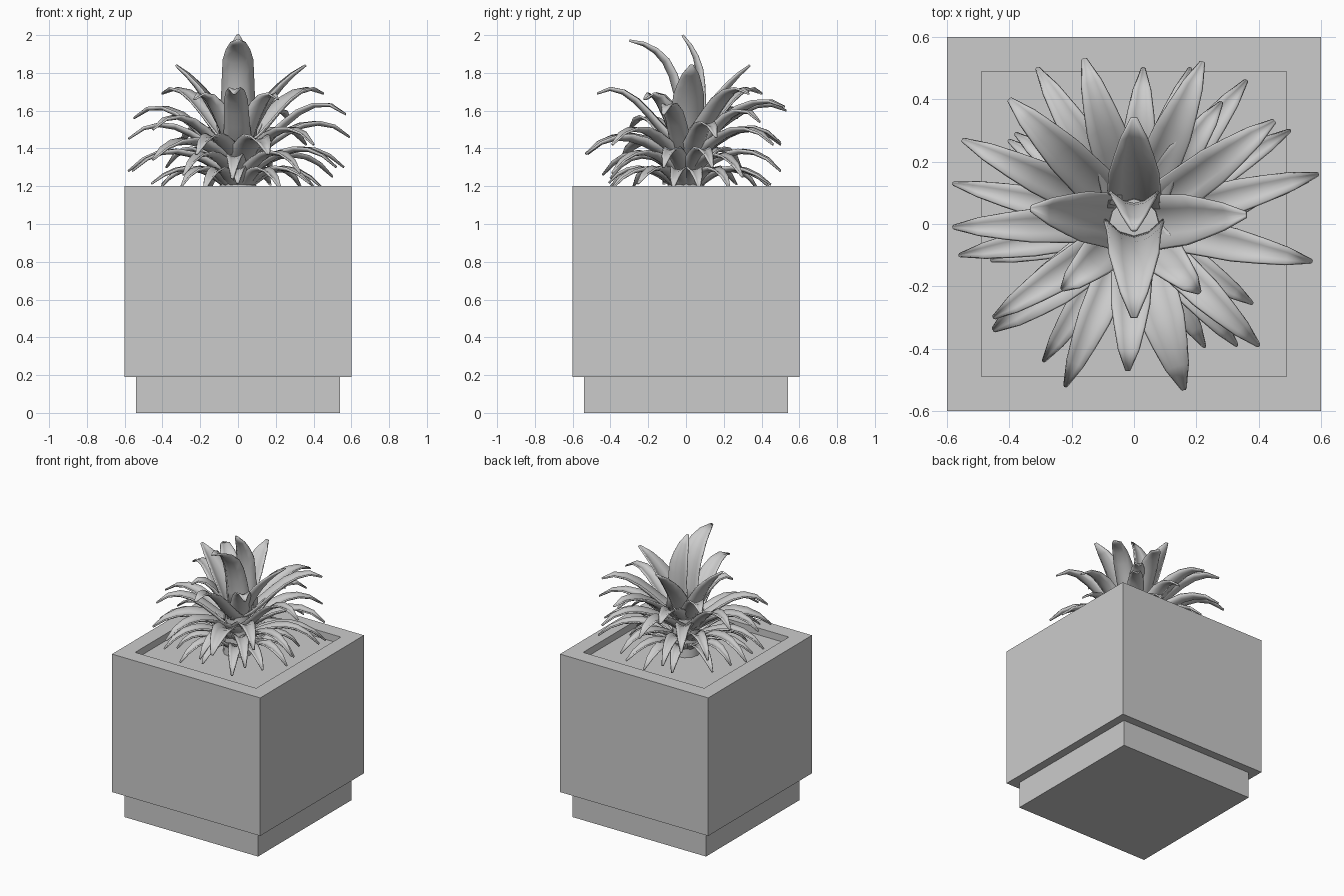
import bpy, bmesh, math, random
from mathutils import Vector

if "Cube" in bpy.data.objects:
    bpy.data.objects.remove(bpy.data.objects["Cube"])

random.seed(4)
grey = bpy.data.materials.new("plain_grey")
grey.diffuse_color = (0.6, 0.6, 0.6, 1)
grey.use_nodes = True
grey.node_tree.nodes["Principled BSDF"].inputs["Base Color"].default_value = grey.diffuse_color


def finish(name, bm):
    bmesh.ops.recalc_face_normals(bm, faces=bm.faces)
    me = bpy.data.meshes.new(name)
    bm.to_mesh(me)
    bm.free()
    ob = bpy.data.objects.new(name, me)
    bpy.context.collection.objects.link(ob)
    me.materials.append(grey)
    return ob


def box(name, half, z0, z1, inner=0, depth=0):
    bm = bmesh.new()
    bmesh.ops.create_cube(bm, size=1)
    for v in bm.verts:
        v.co = (v.co.x * 2 * half, v.co.y * 2 * half, z0 if v.co.z < 0 else z1)
    if inner:
        top = max(bm.faces, key=lambda f: f.calc_center_median().z)
        # First extrusion forms the rim, the second sinks the soil bed
        for scale, drop in ((inner / half, 0), (1, depth)):
            top = bmesh.ops.extrude_discrete_faces(bm, faces=[top])["faces"][0]
            for v in top.verts:
                v.co = (v.co.x * scale, v.co.y * scale, v.co.z - drop)
    return finish(name, bm)


# Pot: square planter with a sunken soil bed on a narrower plinth
box("plinth", 0.54, 0, 0.19)
box("planter", 0.6, 0.19, 1.2, inner=0.49, depth=0.05)


def bezier(p, t):
    s = 1 - t
    return p[0]*s**3 + p[1]*3*s*s*t + p[2]*3*s*t*t + p[3]*t**3


def leaf(name, angle, pts, width, curl=0.6, rows=8):
    """Curved gutter-shaped blade; pts are (distance, height) controls."""
    out = Vector((math.cos(angle), math.sin(angle), 0))
    side = Vector((-out.y, out.x, 0))
    p = [out * d + Vector((0, 0, h)) for d, h in pts]
    profile = [(0, .58), (.3, .5), (.6, .46), (.85, .26), (1, .05)]
    bm = bmesh.new()
    grid = []
    for i in range(rows):
        t = i / (rows - 1)
        c = bezier(p, t)
        tan = (bezier(p, min(t + .02, 1)) - bezier(p, max(t - .02, 0))).normalized()
        nor = tan.cross(side).normalized()
        for (a, wa), (b, wb) in zip(profile, profile[1:]):
            if a <= t <= b:
                w = width * (wa + (wb - wa) * (t - a) / (b - a))
        lift = curl * (1 - .45 * t)
        grid.append([bm.verts.new(c + side * w * u + nor * w * lift * u * u)
                     for u in (-1, -.5, 0, .5, 1)])
    for r0, r1 in zip(grid, grid[1:]):
        for k in range(4):
            bm.faces.new((r0[k], r0[k+1], r1[k+1], r1[k]))
    ob = finish(name, bm)
    for f in ob.data.polygons:
        f.use_smooth = True
    sol = ob.modifiers.new("thickness", "SOLIDIFY")
    sol.thickness, sol.offset = 0.01, 0
    return ob


# Stem hidden among the leaf bases
bm = bmesh.new()
bmesh.ops.create_cone(bm, cap_ends=True, segments=12, radius1=0.1, radius2=0.08, depth=0.37)
bmesh.ops.translate(bm, verts=bm.verts, vec=(0, 0, 1.325))
stem = finish("stem", bm)
for f in stem.data.polygons:
    f.use_smooth = len(f.vertices) == 4

# Crown: upright leaves, one leaning back over the centre
leaf("crown_leaf_upright", -math.pi / 2,
     [(-.05, 1.46), (-.07, 1.75), (-.08, 1.86), (.02, 2.0)], .15)
leaf("crown_leaf_front", -math.pi / 2,
     [(.04, 1.46), (.05, 1.78), (.11, 1.93), (.3, 1.97)], .17)
for i, (x, y) in enumerate([(0, .34), (-.33, .05), (.36, .03)]):
    r = math.hypot(x, y)
    leaf(f"crown_leaf_{i}", math.atan2(y, x),
         [(.05, 1.4), (.12, 1.56), (.2, 1.72), (r, 1.84)], .17)

# Tiers of leaf tips (x, y, z): name, root height, arch, width
tiers = [
    ("upper_leaf", 1.4, .1, .13, [
        (-.23, -.21, 1.66), (.21, -.22, 1.66), (-.4, .4, 1.69), (.45, .33, 1.69),
        (.22, .52, 1.62), (-.16, .53, 1.6), (-.02, -.47, 1.69)]),
    ("middle_leaf", 1.32, .17, .11, [
        (-.55, .27, 1.56), (.59, .16, 1.46), (.57, -.12, 1.58), (-.58, -.01, 1.45),
        (-.45, -.3, 1.5), (.4, -.39, 1.42), (-.22, -.52, 1.37), (.03, .5, 1.43),
        (.36, .46, 1.42), (-.31, .5, 1.42), (.28, .39, 1.54)]),
    ("wide_leaf", 1.3, .16, .15, [(.16, -.53, 1.37), (-.45, -.34, 1.34)]),
    ("lower_leaf", 1.24, .18, .095, [
        (-.58, .13, 1.28), (-.56, -.1, 1.28), (.56, .14, 1.3), (.52, -.12, 1.3),
        (.33, -.39, 1.27), (-.29, -.44, 1.26), (-.03, -.4, 1.24), (.18, .5, 1.28),
        (-.16, .5, 1.28), (.5, .3, 1.25), (-.38, .29, 1.3)]),
]
for name, root, arch, width, tips in tiers:
    for i, (x, y, z) in enumerate(tips):
        r = math.hypot(x, y)
        leaf(f"{name}_{i}", math.atan2(y, x),
             [(.05, root), (.35 * r, root + .04 + arch * .4),
              (.66 * r, z + arch), (r, z)], width)

# Bottom skirt drooping towards the soil
for i in range(14):
    a = math.tau * (i + .5) / 14 + random.uniform(-.1, .1)
    r = random.uniform(.4, .5)
    leaf(f"skirt_leaf_{i}", a,
         [(.05, 1.17), (.16, 1.29), (.3, 1.34), (r, random.uniform(1.17, 1.22))], .09)
